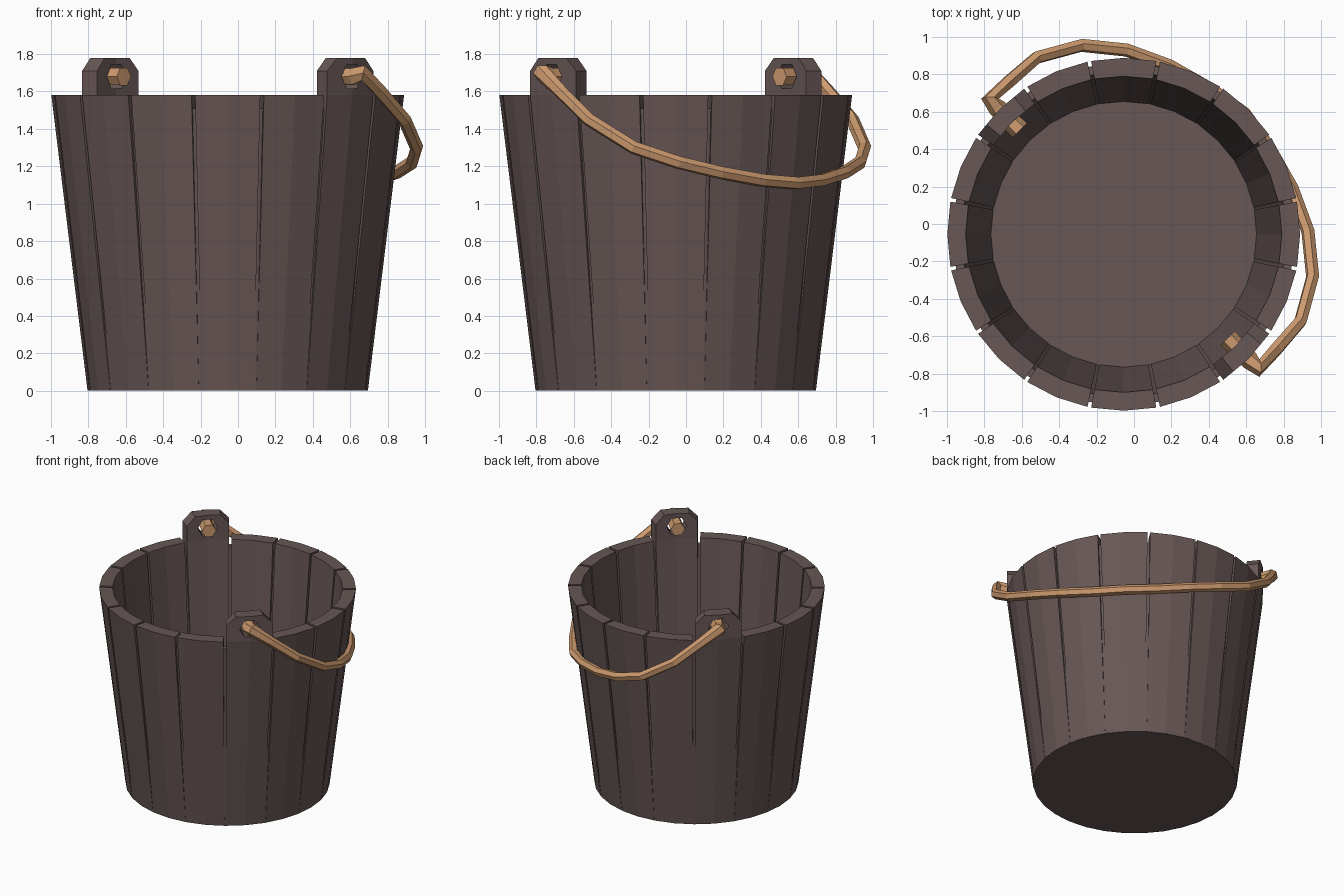
import bpy, bmesh
from math import cos, sin, radians, pi
from mathutils import Vector

if "Cube" in bpy.data.objects:
    bpy.data.objects.remove(bpy.data.objects["Cube"])

CX, CY = -0.055, -0.055          # bucket axis
RIM_Z, BASE_Z, LUG_Z = 1.58, 0.004, 1.68
HALF = radians(10.65)            # half angle of one stave, 16 in all


def material(name, rgb):
    m = bpy.data.materials.new(name)
    m.diffuse_color = (*rgb, 1)
    m.use_nodes = True
    m.node_tree.nodes["Principled BSDF"].inputs["Base Color"].default_value = m.diffuse_color
    return m


WOOD = material("dark_wood", (0.135, 0.095, 0.092))
ROPE = material("tan_rope", (0.62, 0.33, 0.16))


def finish(bm, name, mat):
    bmesh.ops.recalc_face_normals(bm, faces=bm.faces[:])
    me = bpy.data.meshes.new(name)
    bm.to_mesh(me)
    bm.free()
    me.materials.append(mat)
    ob = bpy.data.objects.new(name, me)
    bpy.context.collection.objects.link(ob)
    return ob


def polar(r, a, z):
    return Vector((CX + r * cos(a), CY + r * sin(a), z))


def stave(name, angle, columns):
    """columns: (t across the stave from -1 to 1, top height)"""
    bm = bmesh.new()

    def point(r, t, z):
        side = 1 if t >= 0 else -1
        return polar(r, angle, z).lerp(polar(r, angle + side * HALF, z), abs(t))

    cols = []
    for t, top in columns:
        rows = [(0.75, BASE_Z, 0.705), (0.943, RIM_Z, 0.845)]
        if top > RIM_Z:
            rows.append((0.943, top, 0.845))
        outer = [bm.verts.new(point(ro, t, z)) for ro, z, ri in rows]
        inner = [bm.verts.new(point(ri, t, z)) for ro, z, ri in rows]
        cols.append(outer + inner[::-1])
    n = len(cols[0])
    for a, b in zip(cols, cols[1:]):
        for i in range(n):
            j = (i + 1) % n
            bm.faces.new((a[i], a[j], b[j], b[i]))
    bm.faces.new(cols[0])
    bm.faces.new(cols[-1][::-1])
    return finish(bm, name, WOOD)


# Staves; the two on the diagonal rise into chamfered, pierced lugs
for k in range(16):
    ang = k * pi / 8
    if k not in (6, 14):
        stave(f"stave_{k + 1}", ang, [(t, RIM_Z) for t in (-1, 0, 1)])
        continue
    lug = stave(f"lug_stave_{k + 1}", ang,
                [(-1, 1.71), (-0.6, 1.78), (0, 1.78), (0.6, 1.78), (1, 1.71)])
    bpy.ops.mesh.primitive_cylinder_add(
        vertices=6, radius=0.075, depth=0.4,
        location=polar(0.89, ang, LUG_Z), rotation=(0, pi / 2, ang))
    cutter = bpy.context.object
    cutter.hide_render = True
    mod = lug.modifiers.new("hole", 'BOOLEAN')
    mod.operation, mod.solver, mod.object = 'DIFFERENCE', 'EXACT', cutter
    bpy.context.view_layer.objects.active = lug
    bpy.ops.object.modifier_apply(modifier="hole")
    bpy.data.objects.remove(cutter)

# Core shell and floor, seen at the bottom of the grooves between staves
bm = bmesh.new()
profile = [(0.749, 0), (0.915, 1.51), (0.868, 1.51), (0.712, 0.06)]
rings = [[bm.verts.new(polar(r, i * pi / 16, z)) for i in range(32)]
         for r, z in profile]
for a, b in zip(rings, rings[1:]):
    for i in range(32):
        j = (i + 1) % 32
        bm.faces.new((a[i], a[j], b[j], b[i]))
bm.faces.new(rings[0][::-1])
bm.faces.new(rings[-1])
finish(bm, "bucket_core", WOOD)

# Hanging handle: half the path, mirrored across the x = y plane
half = [(0.50, -0.61, 1.68, 1.5), (0.62, -0.73, 1.68, 1.4),
        (0.67, -0.77, 1.70, 1.3), (0.76, -0.67, 1.60, 1.05),
        (0.89, -0.52, 1.45, 1), (0.955, -0.28, 1.30, 1),
        (0.93, -0.04, 1.22, 1), (0.845, 0.19, 1.165, 1),
        (0.72, 0.41, 1.125, 1)]
path = half + [(0.59, 0.59, 1.11, 1)] + [(y, x, z, r) for x, y, z, r in half[::-1]]
cu = bpy.data.curves.new("handle", 'CURVE')
cu.dimensions = '3D'
cu.bevel_depth = 0.036
cu.bevel_resolution = 1
cu.use_fill_caps = True
sp = cu.splines.new('POLY')
sp.points.add(len(path) - 1)
for p, (x, y, z, r) in zip(sp.points, path):
    p.co = (x, y, z, 1)
    p.radius = r
sp.use_smooth = False
cu.materials.append(ROPE)
handle = bpy.data.objects.new("handle", cu)
bpy.context.collection.objects.link(handle)
bpy.ops.object.select_all(action='DESELECT')
handle.select_set(True)
bpy.context.view_layer.objects.active = handle
bpy.ops.object.convert(target='MESH')
